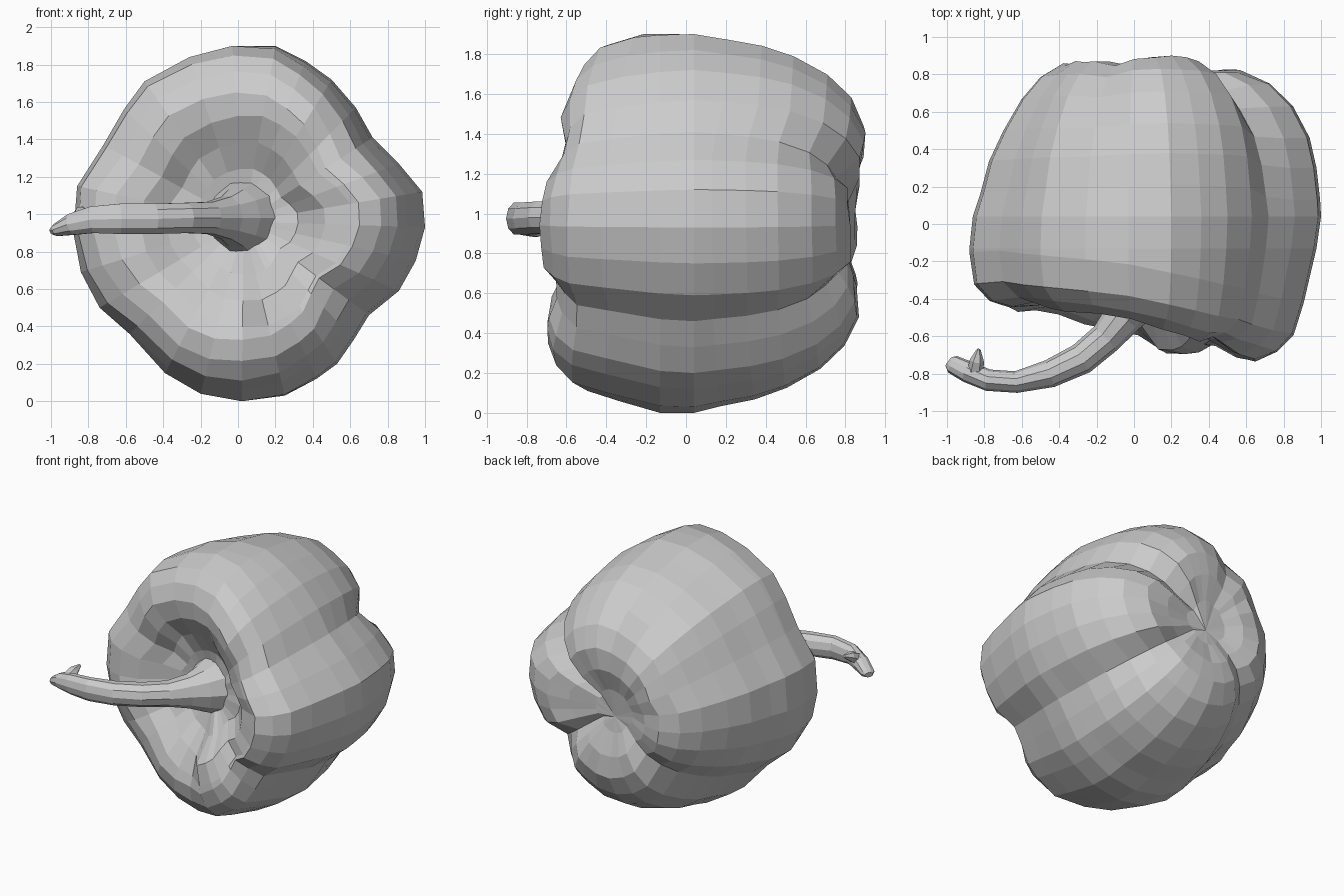
import bpy, bmesh, math, random
from mathutils import Vector

if "Cube" in bpy.data.objects:
    bpy.data.objects.remove(bpy.data.objects["Cube"])

random.seed(4)
CX, CZ = 0.03, 0.96          # body axis, runs along y


def make_object(name, bm):
    bmesh.ops.recalc_face_normals(bm, faces=bm.faces[:])
    mesh = bpy.data.meshes.new(name)
    bm.to_mesh(mesh)
    bm.free()
    obj = bpy.data.objects.new(name, mesh)
    bpy.context.collection.objects.link(obj)
    return obj


def loft(name, rings, start, end):
    """Bridge equal rings of points and close both ends with a fan."""
    bm = bmesh.new()
    loops = [[bm.verts.new(p) for p in ring] for ring in rings]
    n = len(loops[0])
    for a, b in zip(loops, loops[1:]):
        for i in range(n):
            j = (i + 1) % n
            bm.faces.new((a[i], a[j], b[j], b[i]))
    for ring, tip in ((loops[0], start), (loops[-1], end)):
        v = bm.verts.new(tip)
        for i in range(n):
            bm.faces.new((ring[i], ring[(i + 1) % n], v))
    return make_object(name, bm)


def groove(angle, creases, width):
    """Sum of soft notches at the given (degrees, strength) creases."""
    total = 0
    for deg, strength in creases:
        d = (angle - deg + 180) % 360 - 180
        total += strength * math.exp(-(d / width) ** 2)
    return total


def lookup(angle, table):
    """Linear interpolation of (degrees, value) pairs."""
    angle %= 360
    for (a0, v0), (a1, v1) in zip(table, table[1:]):
        if a0 <= angle <= a1:
            return v0 + (v1 - v0) * (angle - a0) / (a1 - a0)


# Body: lobed outline seen from the front, swept through front and back dimples
outline = [(1.0, .93), (.985, 1.12), (.86, 1.27), (.72, 1.41), (.63, 1.57), (.5, 1.72),
           (.36, 1.82), (.2, 1.9), (-.03, 1.9), (-.26, 1.84), (-.5, 1.71), (-.61, 1.56),
           (-.72, 1.37), (-.86, 1.15), (-.88, .9), (-.84, .69), (-.74, .5), (-.58, .36),
           (-.39, .15), (-.2, .04), (.02, 0), (.25, .03), (.42, .12), (.53, .2),
           (.62, .33), (.7, .46), (.86, .59), (.95, .75)]
front_rim = [(0, -.725), (30, -.69), (60, -.62), (80, -.56), (95, -.51), (120, -.47),
             (150, -.45), (180, -.45), (210, -.48), (240, -.54), (262, -.6), (285, -.71),
             (320, -.69), (340, -.725), (360, -.725)]
back_end = [(0, .83), (25, .83), (45, .895), (80, .91), (120, .89), (180, .865),
            (230, .865), (270, .875), (320, .845), (360, .83)]
front_creases = [(38, .8), (-40, .8), (-93, .5), (150, .5), (-145, .4)]
back_creases = [(34, 1.1), (-38, 1), (-138, .8), (112, .6)]

# (radius fraction, offset behind the front rim)
front_profile = [(.15, .27), (.3, .2), (.45, .1), (.6, .02), (.72, .0), (.84, .045),
                 (.93, .13), (.985, .3)]
# (radius fraction, distance before the back end, taper weight)
back_profile = [(.965, .7, .04), (.93, .53, .06), (.87, .37, .09), (.77, .2, .1),
                (.65, .08, .09), (.5, .015, .07), (.34, .02, .04), (.17, .06, .0)]

columns = []
for x, z in outline:
    dx, dz = x - CX, z - CZ
    a = math.atan2(dz, dx)
    deg, c, s = math.degrees(a), math.cos(a), math.sin(a)
    gf, gb = groove(deg, front_creases, 12), groove(deg, back_creases, 9)
    bulge = groove(deg, [(-65, .08)], 22)
    y_front, y_back = lookup(deg, front_rim), lookup(deg, back_end)
    col = []
    for f, off in front_profile:
        wob = random.uniform(-.012, .012) if f < .9 else 0
        dip = gf * .08 * math.exp(-((f - .66) / .25) ** 2)
        depth = y_front + off + dip + wob
        if f < .4:
            depth = depth * .4 - .37 * .6
        if .2 < f < .5:
            depth -= bulge
        k = f * (1 - .05 * gf * (f < .9))
        if f > .7:
            k += -.08 * c if c > 0 else -.045 * c
            k += .012 * s if s > 0 else .045 * s
        k = min(k, 1.0)
        col.append((CX + dx * k, depth, CZ + dz * k))
    for y in (-.13, .04):
        k = 1 - (.025 * max(c, 0) if y < 0 else .02 * max(-c, 0))
        col.append((CX + dx * k, y, CZ + dz * k))
    for f, off, taper in back_profile:
        k = min(1.0, f + taper * c * .75) * (1 - gb * .1 * min(1, (1 - f) * 3))
        wob = random.uniform(-.01, .01) if .3 < f < .6 else 0
        y = y_back - off - gb * .08 * math.exp(-((f - .5) / .3) ** 2) + wob
        if f < .2:
            y = .5 * y + .4
        col.append((CX + dx * k, y, CZ + dz * k))
    columns.append(col)
rings = [list(r) for r in zip(*columns)]
loft("pepper_body", rings, (CX, -.32, CZ), (CX, .79, CZ - .05))


# Stem: tapered tube bending to the left
def tube(name, path, sides=10):
    pts = [Vector(p[:3]) for p in path]
    tube_rings = []
    for i, p in enumerate(pts):
        t = (pts[min(i + 1, len(pts) - 1)] - pts[max(i - 1, 0)]).normalized()
        u = t.cross(Vector((0, .001, 1))).normalized()
        v = u.cross(t)
        r, h = path[i][3], path[i][4]
        tube_rings.append([p + u * r * math.cos(k * math.tau / sides)
                           + v * h * math.sin(k * math.tau / sides) for k in range(sides)])
    return loft(name, tube_rings, pts[0], pts[-1])


# x, y, z, in-plane radius, height radius
tube("stem", [(.02, -.33, .98, .2, .2), (-.01, -.42, .98, .145, .16), (-.06, -.5, .98, .105, .12),
              (-.15, -.61, .98, .088, .09), (-.28, -.72, .98, .085, .085),
              (-.45, -.8, .975, .075, .085), (-.63, -.845, .975, .058, .085),
              (-.78, -.835, .97, .058, .075), (-.89, -.79, .945, .058, .06),
              (-.97, -.75, .915, .05, .035), (-.99, -.735, .91, .03, .02)])

# Small nub near the stem tip
tube("stem_nub", [(-.85, -.8, .97, .045, .045), (-.84, -.73, 1.01, .038, .035),
                  (-.83, -.67, 1.03, .01, .012)], 6)
